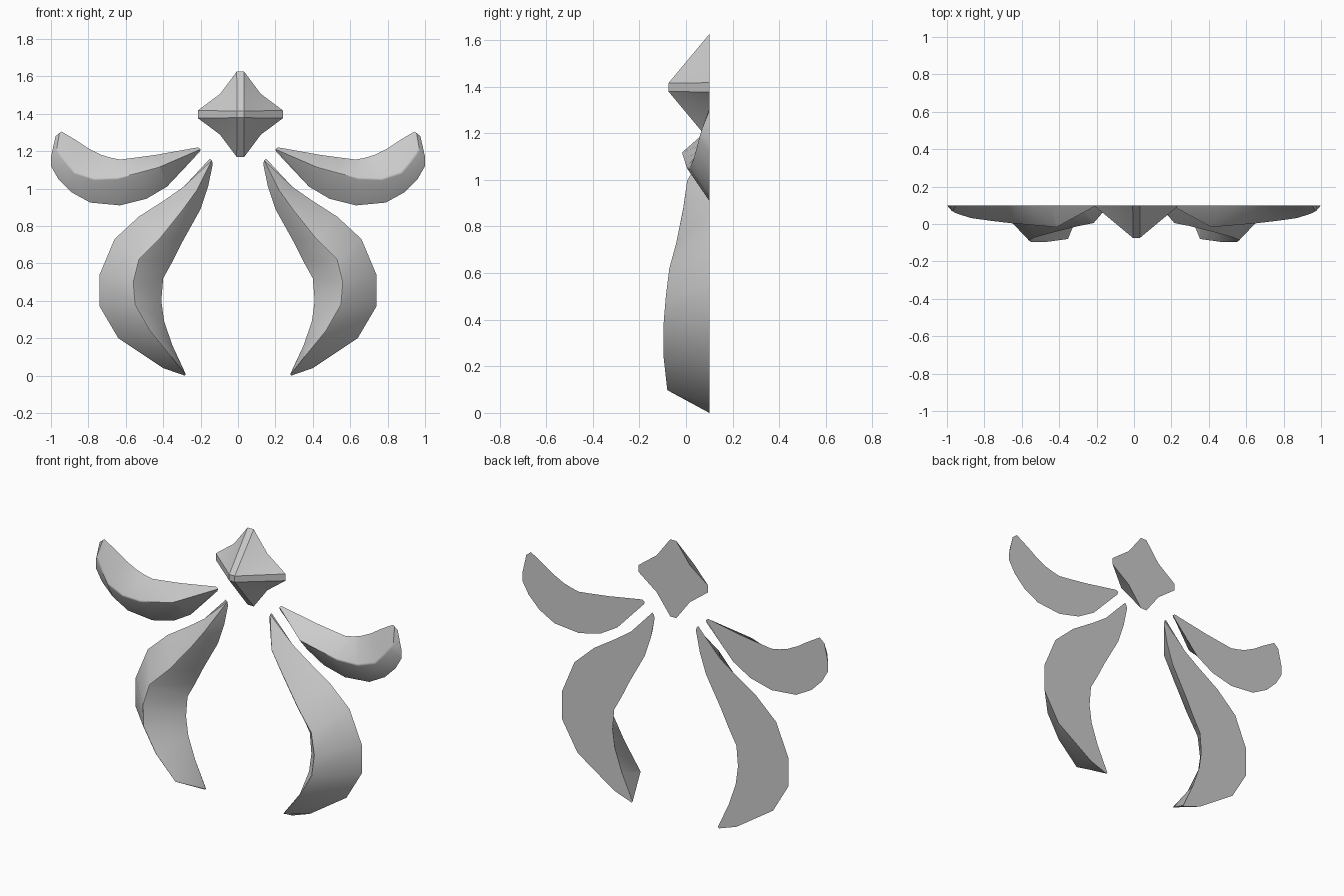
import bpy
import bmesh
import math

BACK = 0.1  # plane of the flat back

cube = bpy.data.objects.get("Cube")
if cube:
    bpy.data.objects.remove(cube, do_unlink=True)

grey = bpy.data.materials.new("plain_grey")
grey.use_nodes = True
grey.diffuse_color = (0.6, 0.6, 0.6, 1)
grey.node_tree.nodes["Principled BSDF"].inputs["Base Color"].default_value = grey.diffuse_color


def finish(name, bm, ridge_edges, width):
    """Soften the ridges, then turn the mesh into a smooth shaded object."""
    bmesh.ops.recalc_face_normals(bm, faces=bm.faces)
    bmesh.ops.bevel(bm, geom=ridge_edges, offset=width, segments=2,
                    profile=0.5, affect='EDGES', clamp_overlap=True)
    bmesh.ops.recalc_face_normals(bm, faces=bm.faces)
    mesh = bpy.data.meshes.new(name)
    bm.to_mesh(mesh)
    bm.free()
    mesh.materials.append(grey)
    obj = bpy.data.objects.new(name, mesh)
    bpy.context.collection.objects.link(obj)
    bpy.ops.object.select_all(action='DESELECT')
    obj.select_set(True)
    bpy.context.view_layer.objects.active = obj
    bpy.ops.object.shade_smooth_by_angle(angle=math.radians(35))


def petal(name, sections, side):
    """Loft triangular sections: outer rim, raised ridge, inner rim."""
    bm = bmesh.new()
    rows = []
    for outer, (rx, rz, ry), inner in sections:
        points = ((outer[0], BACK, outer[1]), (rx, ry, rz), (inner[0], BACK, inner[1]))
        rows.append([bm.verts.new((side * x, y, z)) for x, y, z in points])
    for a, b in zip(rows, rows[1:]):
        for i in range(3):
            j = (i + 1) % 3
            bm.faces.new((a[i], a[j], b[j], b[i]))
    bm.faces.new(rows[0])
    bm.faces.new(rows[-1])
    ridge = [bm.edges.get((a[1], b[1])) for a, b in zip(rows[1:-1], rows[2:-1])]
    finish(name, bm, ridge, 0.008)


# Each section: outer (x, z), ridge (x, z, y), inner (x, z)
lower_petal = [
    ((.15, 1.16), (.14, 1.15, .1), (.135, 1.13)),
    ((.29, 1.01), (.22, .99, 0), (.16, 1.01)),
    ((.39, .94), (.3, .88, -.015), (.2, .89)),
    ((.53, .85), (.42, .73, -.045), (.3, .71)),
    ((.66, .73), (.53, .62, -.075), (.35, .61)),
    ((.74, .54), (.56, .5, -.09), (.4, .52)),
    ((.74, .37), (.55, .38, -.1), (.41, .4)),
    ((.64, .2), (.47, .24, -.1), (.395, .29)),
    ((.4, .04), (.355, .1, -.085), (.35, .16)),
    ((.285, 0), (.28, .005, .1), (.28, .01)),
]
upper_petal = [
    ((.205, 1.195), (.2, 1.21, .1), (.215, 1.22)),
    ((.38, 1.01), (.42, 1.115, -.02), (.44, 1.18)),
    ((.49, .945), (.53, 1.085, -.01), (.55, 1.165)),
    ((.63, .91), (.645, 1.055, 0), (.63, 1.155)),
    ((.79, .925), (.77, 1.05, .015), (.68, 1.165)),
    ((.89, .98), (.875, 1.085, .03), (.73, 1.18)),
    ((.96, 1.05), (.92, 1.14, .045), (.8, 1.215)),
    ((1, 1.12), (.95, 1.18, .055), (.86, 1.255)),
    ((1, 1.17), (.97, 1.21, .065), (.91, 1.285)),
    ((.975, 1.28), (.955, 1.295, .1), (.945, 1.305)),
]
for label, side in (("left", 1), ("right", -1)):
    petal(label + "_lower_petal", lower_petal, side)
    petal(label + "_upper_petal", upper_petal, side)


def star(name, cx, cz):
    """Four blunt arms rising to a small flat tip, with notches between."""
    bm = bmesh.new()
    tip_y, tip, blunt, reach, notch = -0.075, 0.018, 0.02, 0.228, 0.109
    rim, caps = [], []
    for k in range(4):
        c, s = round(math.cos(k * math.pi / 2)), round(math.sin(k * math.pi / 2))

        def place(u, v, y):
            return bm.verts.new((cx + c * u - s * v, y, cz + s * u + c * v))
        rim.append((place(reach, -blunt, BACK), place(reach, blunt, BACK),
                    place(notch, notch, BACK)))
        caps.append(place(tip, tip, tip_y))
    for k in range(4):
        low, high, gap = rim[k]
        before, after = caps[k - 1], caps[k]
        bm.faces.new((low, high, after, before))
        bm.faces.new((high, gap, after))
        bm.faces.new((gap, rim[(k + 1) % 4][0], after))
    bm.faces.new(caps)
    bm.faces.new([v for arm in rim for v in arm])
    finish(name, bm, [], 0)


star("top_star", 0.013, 1.397)
